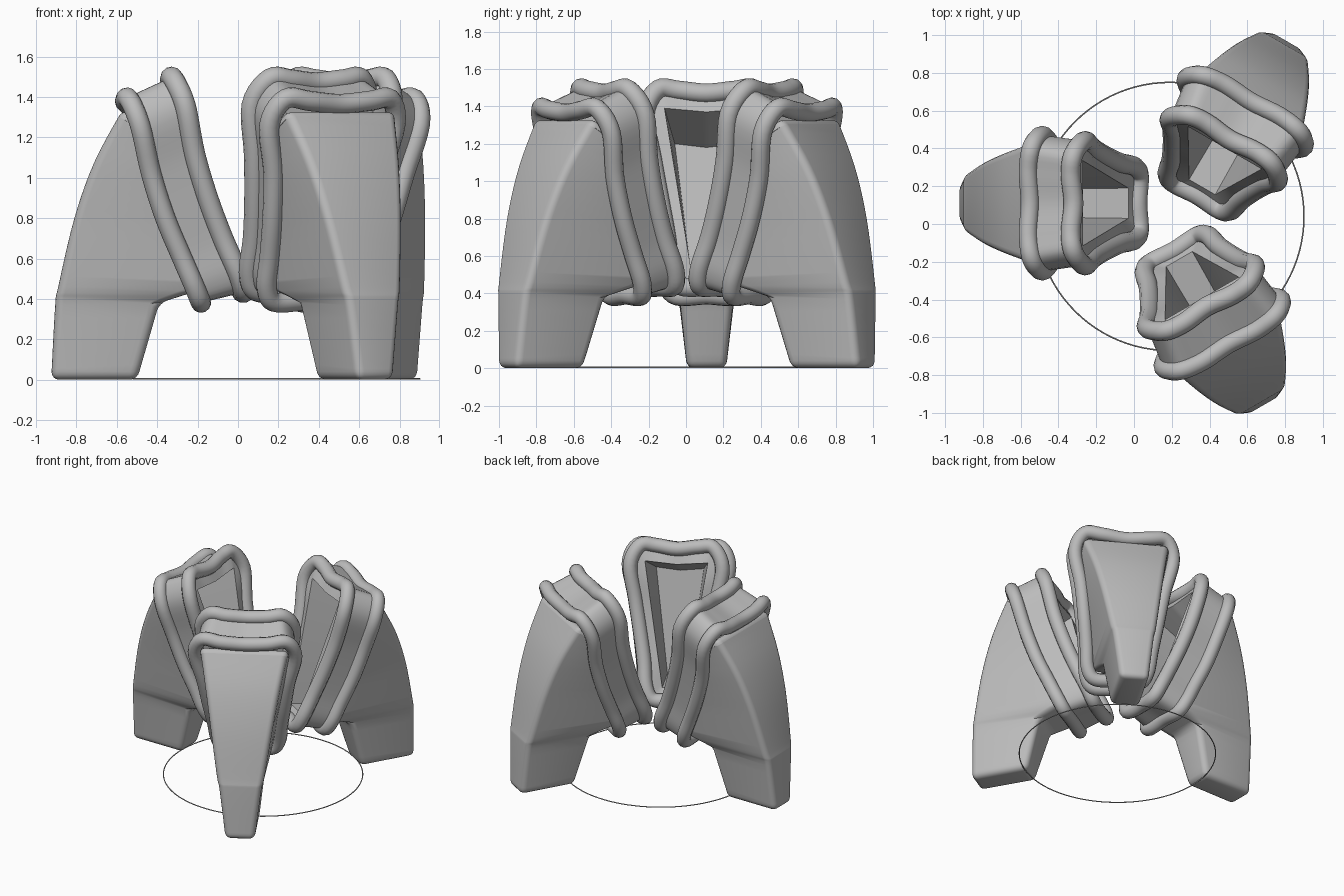
import bpy, bmesh, math
from mathutils import Vector, Matrix

cube = bpy.data.objects.get("Cube")
if cube:
    bpy.data.objects.remove(cube)


def material(name, value):
    m = bpy.data.materials.new(name)
    m.use_nodes = True
    color = (value, value, value, 1)
    m.diffuse_color = color
    m.node_tree.nodes["Principled BSDF"].inputs["Base Color"].default_value = color
    return m


GREY = material("plain grey", 0.5)
SHIFT = Vector((-0.19, 0.07, 0))    # leg offset from the hub
HUB = Vector((0.19, 0.04, 0))
STEPS = 5


def smooth(pts, closed=False, steps=STEPS):
    """Catmull-Rom sampling of a list of points."""
    n, out = len(pts), []
    for i in range(n if closed else n - 1):
        at = (lambda j: pts[j % n]) if closed else (lambda j: pts[min(max(j, 0), n - 1)])
        a, b, c, d = at(i - 1), at(i), at(i + 1), at(i + 2)
        for k in range(steps):
            t = k / steps
            out.append(0.5 * (2 * b + (c - a) * t + (2 * a - 5 * b + 4 * c - d) * t * t
                              + (3 * b - a - 3 * c + d) * t ** 3))
    return out if closed else out + [pts[-1]]


def straight(pts, closed=False, steps=STEPS):
    n = len(pts)
    out = [pts[i].lerp(pts[(i + 1) % n], k / steps)
           for i in range(n if closed else n - 1) for k in range(steps)]
    return out if closed else out + [pts[-1]]


def mirrored(half):
    """Close a half loop that runs from top middle to bottom middle."""
    pts = [Vector(p) for p in half]
    return pts + [Vector((p.x, -p.y, p.z)) for p in reversed(pts[1:-1])]


def trapezoid(top, bottom, count):
    """Half loop of a tapered opening; corners sit at the same indices as the collars'."""
    top, bottom = Vector(top), Vector(bottom)
    side = [top.lerp(bottom, i / (count - 4)) for i in range(count - 3)]
    mid = Vector((top.x, 0, top.z - 0.02))
    return [mid, mid.lerp(top, 0.5)] + side + [Vector((bottom.x, 0, bottom.z))]


def loft(name, loops, cap_start=False, cap_end=False, skip=lambda row, col: False):
    bm = bmesh.new()
    rows = [[bm.verts.new(p + SHIFT) for p in loop] for loop in loops]
    n = len(rows[0])
    for r in range(len(rows) - 1):
        for c in range(n):
            if not skip(r, c):
                d = (c + 1) % n
                bm.faces.new((rows[r][c], rows[r][d], rows[r + 1][d], rows[r + 1][c]))
    if cap_start:
        bm.faces.new(rows[0])
    if cap_end:
        bm.faces.new(rows[-1])
    bmesh.ops.recalc_face_normals(bm, faces=bm.faces)
    me = bpy.data.meshes.new(name)
    bm.to_mesh(me)
    bm.free()
    ob = bpy.data.objects.new(name, me)
    bpy.context.collection.objects.link(ob)
    me.materials.append(GREY)
    return ob


def select(ob):
    bpy.ops.object.select_all(action='DESELECT')
    ob.select_set(True)
    bpy.context.view_layer.objects.active = ob


def tube(name, loop, radius):
    cu = bpy.data.curves.new(name, 'CURVE')
    cu.dimensions = '3D'
    cu.bevel_depth = radius
    cu.bevel_resolution = 4
    sp = cu.splines.new('POLY')
    sp.points.add(len(loop) - 1)
    for point, p in zip(sp.points, loop):
        point.co = (*(p + SHIFT), 1)
    sp.use_cyclic_u = True
    cu.materials.append(GREY)
    ob = bpy.data.objects.new(name, cu)
    bpy.context.collection.objects.link(ob)
    select(ob)
    bpy.ops.object.convert(target='MESH')
    return bpy.context.object


# Collar centre lines (x, half width, z), top middle to bottom middle
outer_half = [(-.55, 0, 1.365), (-.56, .17, 1.38), (-.54, .3, 1.39), (-.485, .36, 1.26),
              (-.43, .305, 1.02), (-.36, .27, .8), (-.28, .24, .61), (-.215, .22, .46),
              (-.185, .16, .385), (-.185, 0, .39)]
inner_half = [(-.32, 0, 1.47), (-.335, .15, 1.485), (-.32, .26, 1.49), (-.262, .33, 1.36),
              (-.215, .29, 1.12), (-.15, .25, .9), (-.075, .215, .7), (0, .195, .53),
              (.028, .14, .44), (.02, 0, .435)]
outer_loop = smooth(mirrored(outer_half), True)
inner_loop = smooth(mirrored(inner_half), True)

# Hollow inside the sleeve
count = len(outer_half)
mouth = straight(mirrored(trapezoid((-.27, .225, 1.39), (-.03, .08, .51), count)), True)
pocket = straight(mirrored(trapezoid((-.58, .17, 1.2), (-.4, .075, .45), count)), True)

# Leg rows: outer edge and inner edge (x, half width, z)
leg_out = [(-.925, .105, 0), (-.905, .15, .37), (-.89, .168, .46), (-.81, .22, .8),
           (-.71, .265, 1.08), (-.57, .315, 1.34)]
leg_in = [(-.5, .105, 0), (-.39, .145, .38), (-.2, .18, .44), (-.3, .22, .7),
          (-.41, .28, 1.0), (-.51, .325, 1.3)]
outs = smooth([Vector(p) for p in leg_out])
ins = straight([Vector(p) for p in leg_in])
flip = Vector((1, -1, 1))
sections = [[o, i, i * flip, o * flip] for o, i in zip(outs, ins)]
leg = loft("leg", sections, True, True, lambda row, col: col == 1 and row >= 2 * STEPS)
bevel = leg.modifiers.new("rounded edges", 'BEVEL')
bevel.width = 0.05
bevel.segments = 4
bevel.limit_method = 'ANGLE'
bevel.angle_limit = math.radians(40)
select(leg)
bpy.ops.object.modifier_apply(modifier=bevel.name)

parts = [leg,
         loft("sleeve", [outer_loop, inner_loop, mouth, pocket], cap_end=True),
         tube("outer_collar", outer_loop, 0.05),
         tube("inner_collar", inner_loop, 0.052)]
for ob in parts:
    select(ob)
    bpy.ops.object.shade_smooth_by_angle(angle=math.radians(35))

# Three equal legs around the hub
for ob in parts:
    name = ob.name
    for k, place in enumerate(("right", "front", "back")):
        copy = ob if k == 0 else ob.copy()
        if k:
            bpy.context.collection.objects.link(copy)
        copy.name = place + "_" + name
        copy.matrix_world = Matrix.Translation(HUB) @ Matrix.Rotation(math.tau * k / 3, 4, 'Z')

# Thin ground ring
bpy.ops.mesh.primitive_torus_add(major_radius=0.71, minor_radius=0.004, major_segments=96,
                                 minor_segments=8, location=HUB + Vector((0, 0, 0.004)))
ring = bpy.context.object
ring.name = "ground_ring"
ring.data.materials.append(GREY)
bpy.ops.object.shade_smooth_by_angle()
